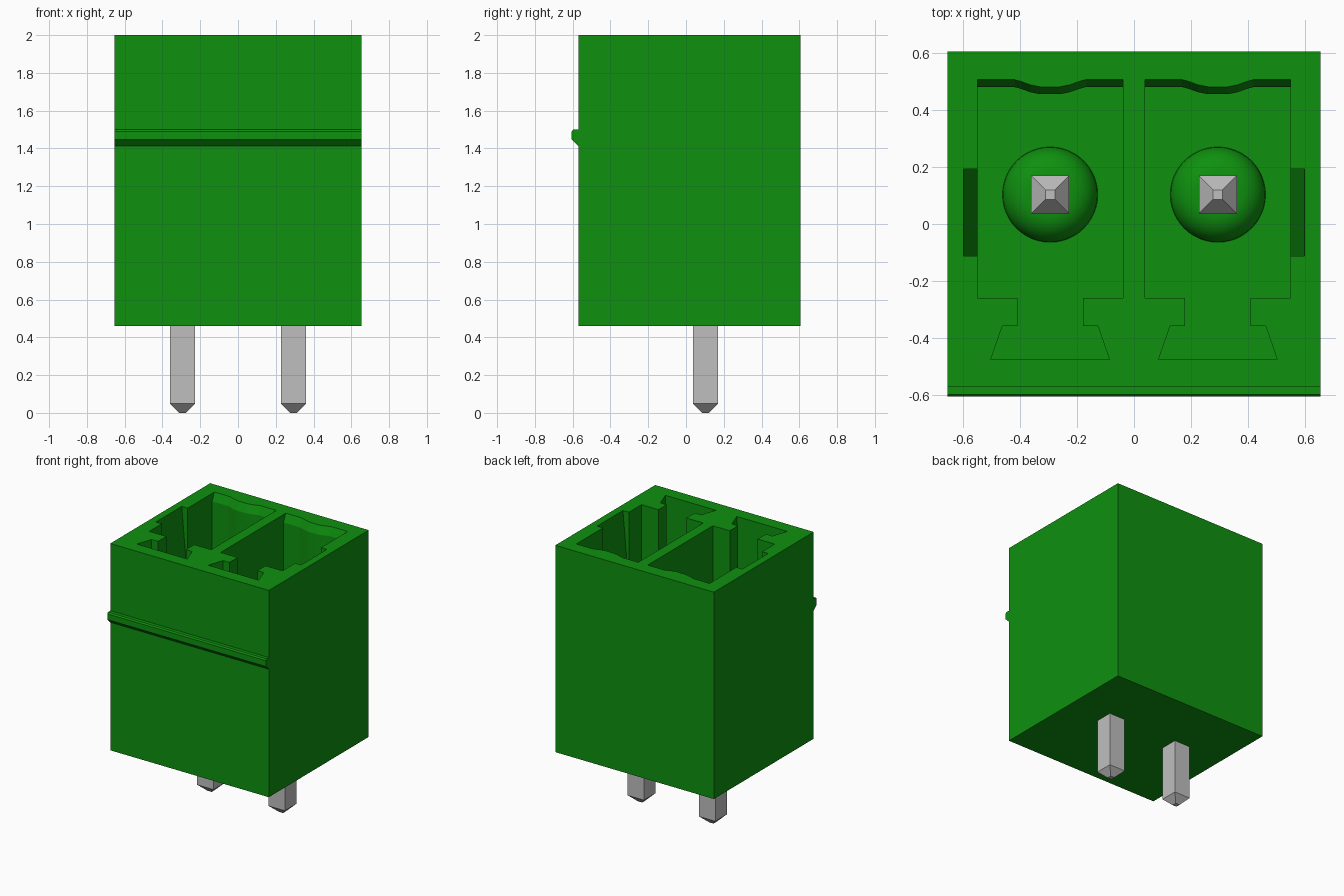
import bpy, bmesh, math

cube = bpy.data.objects.get("Cube")
if cube:
    bpy.data.objects.remove(cube, do_unlink=True)


def material(name, rgb, metallic=0.0):
    m = bpy.data.materials.new(name)
    m.use_nodes = True
    m.diffuse_color = (*rgb, 1)
    m.node_tree.nodes["Principled BSDF"].inputs["Base Color"].default_value = (*rgb, 1)
    return m


GREEN = material("green plastic", (0.0045, 0.28, 0.0045))
SILVER = material("silver metal", (0.52, 0.52, 0.52))


def loft(name, rings, mat):
    """Closed solid through rings of 3D points, capped at both ends."""
    bm = bmesh.new()
    loops = [[bm.verts.new(p) for p in ring] for ring in rings]
    n = len(loops[0])
    for a, b in zip(loops, loops[1:]):
        for i in range(n):
            j = (i + 1) % n
            bm.faces.new((a[i], a[j], b[j], b[i]))
    bm.faces.new(loops[0][::-1])
    bm.faces.new(loops[-1])
    bmesh.ops.recalc_face_normals(bm, faces=bm.faces)
    me = bpy.data.meshes.new(name)
    bm.to_mesh(me)
    bm.free()
    me.materials.append(mat)
    ob = bpy.data.objects.new(name, me)
    bpy.context.collection.objects.link(ob)
    return ob


def square(x, y, z, h):
    return [(x - h, y - h, z), (x + h, y - h, z), (x + h, y + h, z), (x - h, y + h, z)]


def cut(target, cutter):
    mod = target.modifiers.new(cutter.name, "BOOLEAN")
    mod.operation, mod.solver, mod.object = "DIFFERENCE", "EXACT", cutter
    bpy.context.view_layer.objects.active = target
    bpy.ops.object.modifier_apply(modifier=mod.name)
    bpy.data.objects.remove(cutter, do_unlink=True)


# Main dimensions
W, FRONT, BACK = 0.653, -0.57, 0.605
BASE, TOP, FLOOR = 0.46, 2.0, 0.75
PIN_X, PIN_Y, PIN_TOP = 0.294, 0.103, 1.65

# Housing block
housing = loft("housing", [[(-W, FRONT, z), (W, FRONT, z), (W, BACK, z), (-W, BACK, z)]
                           for z in (BASE, TOP)], GREEN)

# Half outline of a socket: dovetail keyway, neck, chamber, bulged back wall
half = [(0.208, -0.475), (0.167, -0.357), (0.115, -0.357), (0.115, -0.26), (0.255, -0.26),
        (0.255, 0.48), (0.125, 0.48), (0.10, 0.473), (0.07, 0.462), (0.035, 0.455)]
outline = half + [(-x, y) for x, y in reversed(half)]


def socket_ring(cx, z, lead_in):
    return [(cx + x, y + (lead_in if y > 0.4 else 0), z) for x, y in outline]


for side, label in ((1, "left"), (-1, "right")):
    cx = side * PIN_X
    # Socket, with a sloped lead-in along its back edge
    cut(housing, loft("socket_cutter", [socket_ring(cx, FLOOR, 0), socket_ring(cx, TOP - 0.06, 0),
                                        socket_ring(cx, TOP, 0.026),
                                        socket_ring(cx, TOP + 0.1, 0.026)], GREEN))
    # Tapered pocket in the outer wall
    wedge = [(0.50, 2.1), (0.598, 2.1), (0.598, 2.0), (0.54, 1.35), (0.50, 1.35)]
    cut(housing, loft("pocket_cutter", [[(side * x, y, z) for x, z in wedge]
                                        for y in (-0.112, 0.192)], GREEN))

    # Rounded collar at the root of the pin
    profile = [(0.167, FLOOR - 0.02)]
    for i in range(9):
        a = math.pi / 2 * i / 8
        profile.append((0.067 + 0.1 * math.cos(a), FLOOR + 0.1 * math.sin(a)))
    rings = [[(cx + r * math.cos(t * math.tau / 48), PIN_Y + r * math.sin(t * math.tau / 48), z)
              for t in range(48)] for r, z in profile]
    collar = loft(label + "_pin_collar", rings, GREEN)
    bpy.ops.object.select_all(action="DESELECT")
    collar.select_set(True)
    bpy.context.view_layer.objects.active = collar
    bpy.ops.object.shade_smooth_by_angle(angle=math.radians(35))

    # Square contact pin, tapered at both ends
    loft(label + "_pin", [square(cx, PIN_Y, z, h) for z, h in
                          ((0, 0.017), (0.05, 0.067), (PIN_TOP - 0.06, 0.067),
                           (PIN_TOP, 0.017))], SILVER)

# Latching ridge across the front
ridge = [(FRONT + 0.01, 1.405), (FRONT, 1.413), (-0.605, 1.447), (-0.605, 1.49),
         (-0.597, 1.5), (FRONT + 0.01, 1.5)]
loft("latch_ridge", [[(x, y, z) for y, z in ridge] for x in (-W, W)], GREEN)
